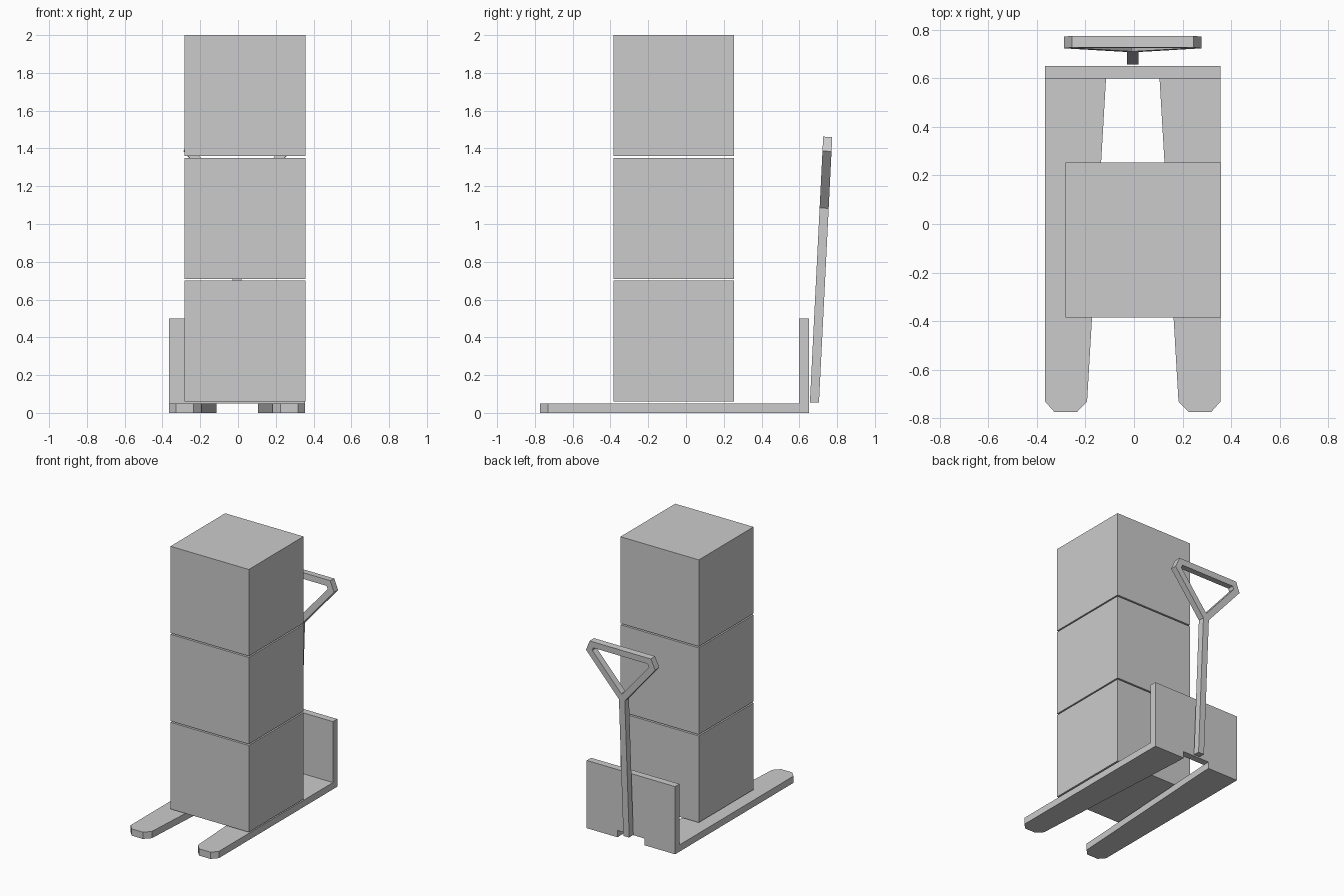
import bpy, bmesh, math
from mathutils import Matrix

if "Cube" in bpy.data.objects:
    bpy.data.objects.remove(bpy.data.objects["Cube"])

CX = -0.005  # centre line of the truck


def finish(name, bm, matrix=None):
    bmesh.ops.recalc_face_normals(bm, faces=bm.faces)
    mesh = bpy.data.meshes.new(name)
    bm.to_mesh(mesh)
    bm.free()
    obj = bpy.data.objects.new(name, mesh)
    bpy.context.collection.objects.link(obj)
    if matrix:
        obj.matrix_world = matrix
    return obj


def box(name, lo, hi, matrix=None):
    bm = bmesh.new()
    bmesh.ops.create_cube(bm, size=1)
    for v in bm.verts:
        v.co = [l + (c + 0.5) * (h - l) for l, h, c in zip(lo, hi, v.co)]
    return finish(name, bm, matrix)


def prism(name, points, height):
    bm = bmesh.new()
    face = bm.faces.new([bm.verts.new((x, y, 0)) for x, y in points])
    ext = bmesh.ops.extrude_face_region(bm, geom=[face])["geom"]
    bmesh.ops.translate(bm, vec=(0, 0, height),
                        verts=[g for g in ext if isinstance(g, bmesh.types.BMVert)])
    return finish(name, bm)


# Two tapered forks with chamfered tips
fork = [(0.361, 0.65), (0.361, -0.73), (0.322, -0.774), (0.23, -0.774),
        (0.188, -0.73), (0.11, 0.6), (0.11, 0.65)]
for side, label in ((-1, "left"), (1, "right")):
    prism(label + "_fork", [(CX + side * x, y) for x, y in fork], 0.05)

# Upright back plate, raised between the forks
box("back_plate", (CX - 0.361, 0.599, 0.05), (CX + 0.361, 0.65, 0.5))

# Stacked crates with thin gaps
for i in range(3):
    z = 0.06 + 0.65 * i
    box(f"crate_{i + 1}", (-0.282, -0.385, z), (0.358, 0.253, z + 0.64))

# Leaning pull handle: shaft and triangular grip share one tilted frame
tilt = Matrix.Translation((CX, 0.68, 0.055)) @ Matrix.Rotation(-math.atan(0.05), 4, "X")
T = 0.024
box("handle_shaft", (-T, -T, 0), (T, T, 1.03), tilt)

# Grip is a ring between an outer and an inner outline
outer = [(0.25, 1.408), (0.283, 1.332), (T, 1.03)]
inner = [(0.222, 1.363), (0.231, 1.341), (0.004, 1.077)]
mirror = lambda half: half + [(-x, z) for x, z in reversed(half)]
bm = bmesh.new()
rings = [[bm.verts.new((x, y, z)) for x, z in mirror(half)]
         for half, y in ((outer, -T), (inner, -T), (inner, T), (outer, T))]
for a, b in zip(rings, rings[1:] + rings[:1]):
    for i in range(6):
        j = (i + 1) % 6
        bm.faces.new((a[i], a[j], b[j], b[i]))
finish("handle_grip", bm, tilt)
